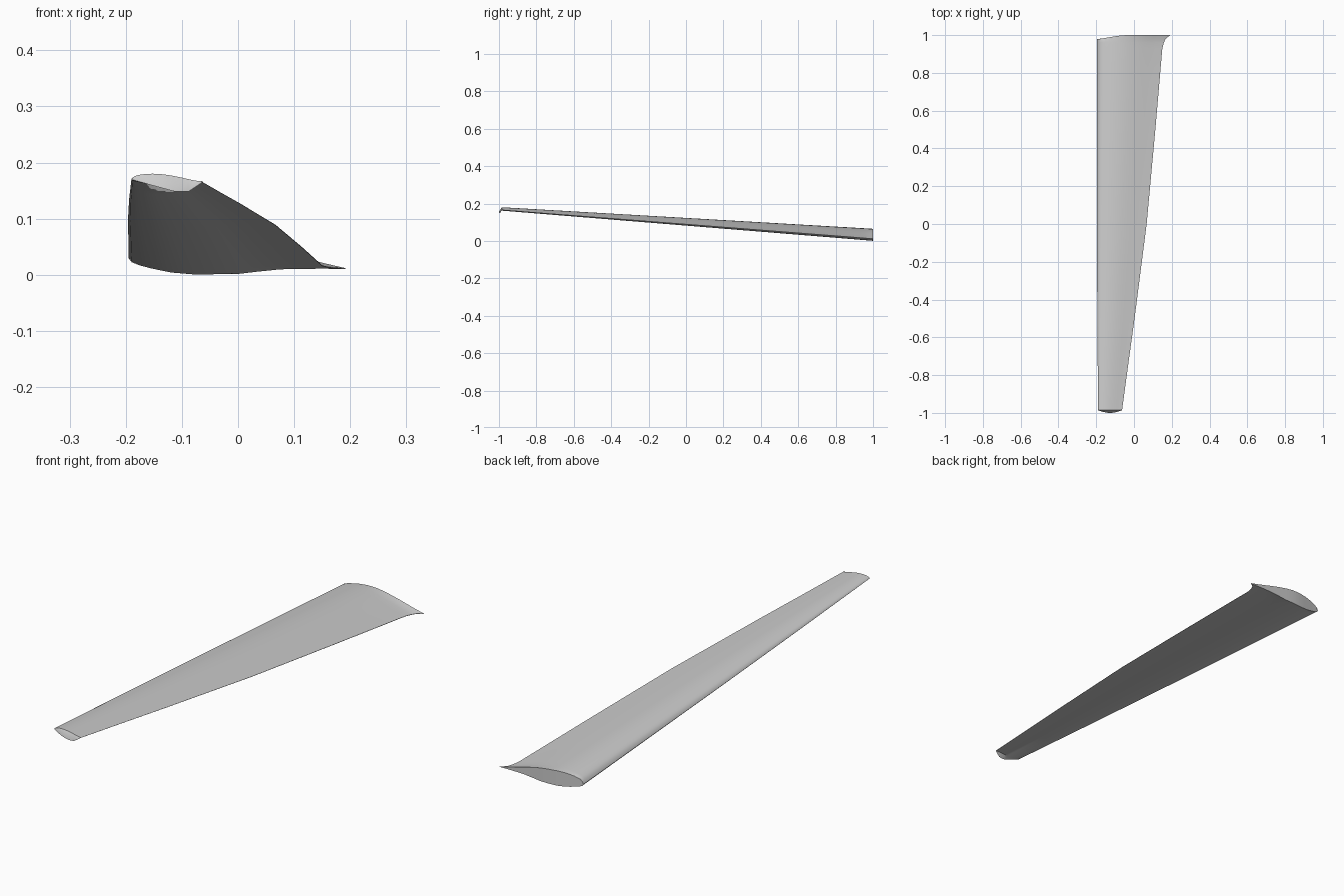
import bpy, bmesh, math

cube = bpy.data.objects.get("Cube")
if cube:
    bpy.data.objects.remove(cube, do_unlink=True)

grey = bpy.data.materials.new("light_grey")
grey.use_nodes = True
colour = (0.6, 0.6, 0.6, 1)
grey.diffuse_color = colour
grey.node_tree.nodes["Principled BSDF"].inputs["Base Color"].default_value = colour


def interp(points, t):
    """Piecewise linear lookup through (t, value) pairs."""
    for (a, va), (b, vb) in zip(points, points[1:]):
        if t <= b:
            return va + (vb - va) * max(0, t - a) / (b - a)
    return points[-1][1]


# Airfoil heights along the chord, as fractions of the blade thickness
UPPER = [(0, .45), (.015, .62), (.05, .77), (.1, .88), (.2, .98), (.3, 1), (.4, .97),
         (.5, .89), (.6, .77), (.7, .63), (.85, .39), (1, .18)]
LOWER = [(0, .45), (.015, .34), (.05, .26), (.12, .15), (.2, .06), (.3, .01), (.5, .02),
         (.6, .09), (.7, .15), (.85, .17), (1, .16)]
# Planform edges along the span
LEADING = [(-.98, -.19), (-.5, -.194), (0, -.196), (1, -.195)]
TRAILING = [(-.98, -.063), (-.5, .003), (0, .067), (.5, .113), (.93, .15),
            (.96, .158), (.98, .167), (1, .192)]
LIP = [(0, .17), (.3, .159), (.62, .148), (.8, .148), (1, .165)]
CHORD = [0, .015, .05, .1, .15, .2, .3, .4, .5, .6, .7, .8, .9, 1]
SPAN = [-.985, -.75, -.5, -.25, 0, .25, .5, .75, .93, .96, .98, 1]


def section(y):
    """Closed loop over the top surface and back along the underside."""
    f = (y + 1) / 2
    base, thick = .163 * (1 - f), .018 + .047 * f
    x0, x1 = interp(LEADING, y), interp(TRAILING, y)

    def point(u, curve):
        x = x0 + u * (x1 - x0)
        sweep = .022 * max(0, 1 - u / .35) if y == 1 else 0
        return (x, y - sweep, base + thick * interp(curve, u))
    return ([point(u, UPPER) for u in CHORD] +
            [point(u, LOWER) for u in reversed(CHORD[1:])])


def tip_lip():
    """Thin drooping lip that closes the narrow end."""
    def point(u, lift):
        y = -.986 - .014 * math.sin(math.pi * u)
        return (-.19 + .127 * u, y, interp(LIP, u) + lift)
    return ([point(u, .002) for u in CHORD] +
            [point(u, 0) for u in reversed(CHORD[1:])])


# Loft the blade from the tip to the wide end
bm = bmesh.new()
loops = [[bm.verts.new(p) for p in ring]
         for ring in [tip_lip()] + [section(y) for y in SPAN]]
count = len(loops[0])
for a, b in zip(loops, loops[1:]):
    for i in range(count):
        j = (i + 1) % count
        bm.faces.new((a[i], a[j], b[j], b[i]))

# Close both ends with strips across the thickness
for ring in (loops[0], loops[-1]):
    bm.faces.new((ring[0], ring[1], ring[-1]))
    for i in range(1, len(CHORD) - 1):
        bm.faces.new((ring[i], ring[i + 1], ring[-i - 1], ring[-i]))
bmesh.ops.remove_doubles(bm, verts=bm.verts, dist=.0002)
bmesh.ops.recalc_face_normals(bm, faces=bm.faces)

mesh = bpy.data.meshes.new("wing_blade")
bm.to_mesh(mesh)
bm.free()
mesh.materials.append(grey)
blade = bpy.data.objects.new("wing_blade", mesh)
bpy.context.collection.objects.link(blade)
bpy.ops.object.select_all(action='DESELECT')
blade.select_set(True)
bpy.context.view_layer.objects.active = blade
bpy.ops.object.shade_smooth_by_angle(angle=math.radians(35))
